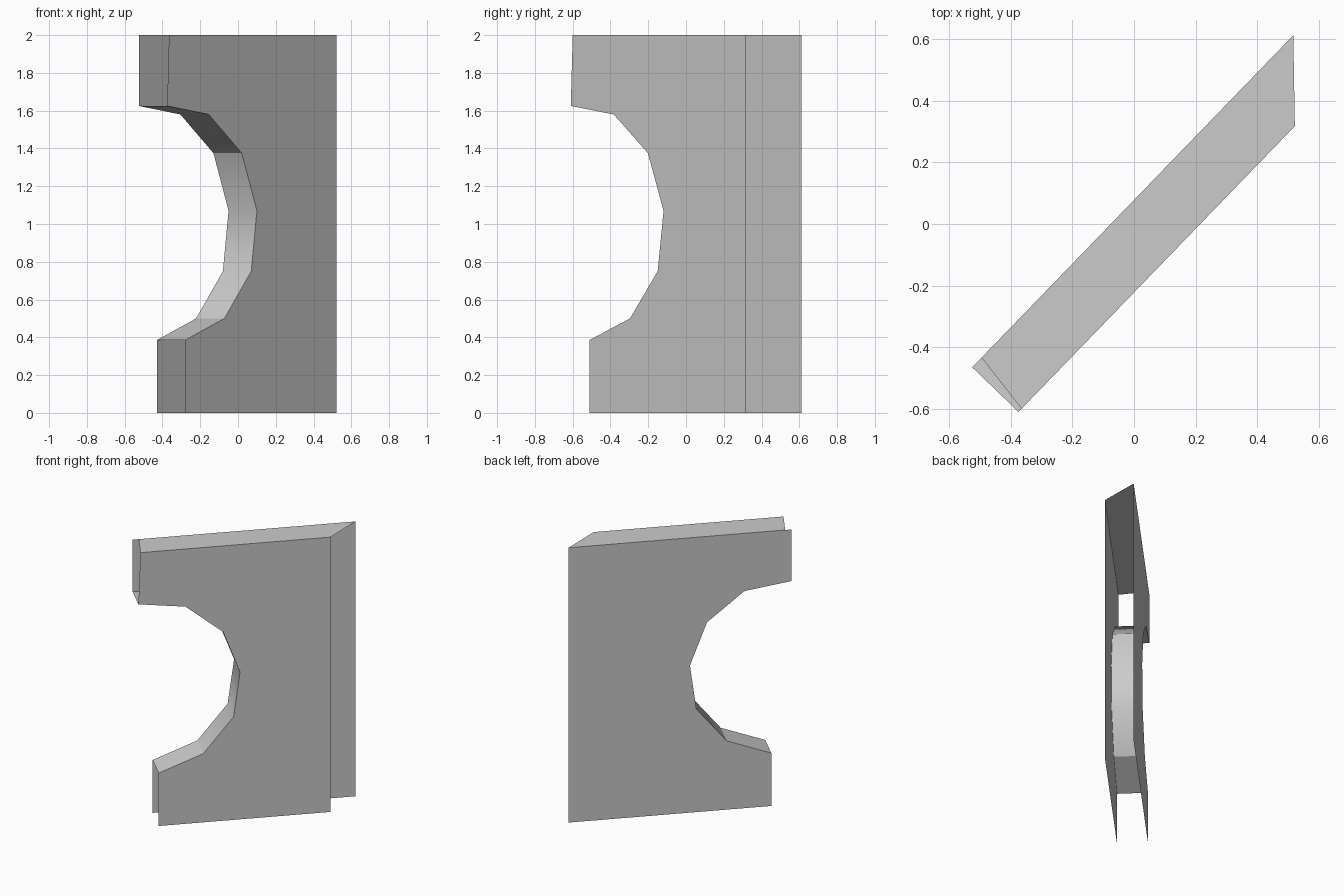
import bpy, bmesh

cube = bpy.data.objects.get("Cube")
if cube:
    bpy.data.objects.remove(cube, do_unlink=True)

# Plain grey material
grey = bpy.data.materials.new("plain grey")
grey.use_nodes = True
colour = (0.6, 0.6, 0.6, 1)
grey.diffuse_color = colour
grey.node_tree.nodes["Principled BSDF"].inputs["Base Color"].default_value = colour

# Stepped arch cut out of the wall: (x on the back sheet, z), top to bottom
ARCH = [(-0.525, 1.625), (-0.305, 1.58), (-0.13, 1.375), (-0.05, 1.07),
        (-0.08, 0.75), (-0.222, 0.5), (-0.43, 0.385)]
HEIGHT = 2.0
SLOPE = 1.034


def back(x, z):
    """Point on the diagonal back sheet."""
    return (x, -0.465 + SLOPE * (x + 0.525), z)


def front(x, z):
    """Point on the parallel front sheet."""
    return (x, -0.61 + SLOPE * (x + 0.375), z)


def build(name, faces, sharp_heights=None):
    bm = bmesh.new()
    for points in faces:
        bm.faces.new([bm.verts.new(p) for p in points])
    bmesh.ops.remove_doubles(bm, verts=bm.verts, dist=0.0005)
    if sharp_heights:
        for f in bm.faces:
            f.smooth = True
        for e in bm.edges:
            e.smooth = not all(any(abs(v.co.z - h) < 0.001 for h in sharp_heights)
                               for v in e.verts)
    mesh = bpy.data.meshes.new(name)
    bm.to_mesh(mesh)
    bm.free()
    mesh.materials.append(grey)
    obj = bpy.data.objects.new(name, mesh)
    bpy.context.collection.objects.link(obj)
    return obj


# Wall sheets; the ends and the bottom of the wall stay open
back_arch = [back(x, z) for x, z in ARCH]
front_arch = [front(x + 0.15, z) for x, z in ARCH]
back_far, front_far, front_near = 0.517, 0.522, -0.365

build("back_sheet", [[back(-0.525, HEIGHT)] + back_arch
                     + [back(-0.43, 0), back(back_far, 0), back(back_far, HEIGHT)]])
build("front_sheet", [([front(front_near, HEIGHT)] + front_arch
                       + [front(-0.28, 0), front(front_far, 0),
                          front(front_far, HEIGHT)])[::-1]])

# Flat top between the sheets
build("top_cap", [[back(-0.495, HEIGHT), front(front_near, HEIGHT),
                   front(front_far, HEIGHT), back(back_far, HEIGHT)]])

# Lining of the arch, with creases where the run of facets changes
lining = [[back_arch[i], front_arch[i], front_arch[i + 1], back_arch[i + 1]]
          for i in range(len(ARCH) - 1)]
lining = [f[::-1] for f in lining]
build("arch_lining", lining, sharp_heights=(1.375, 0.5))
